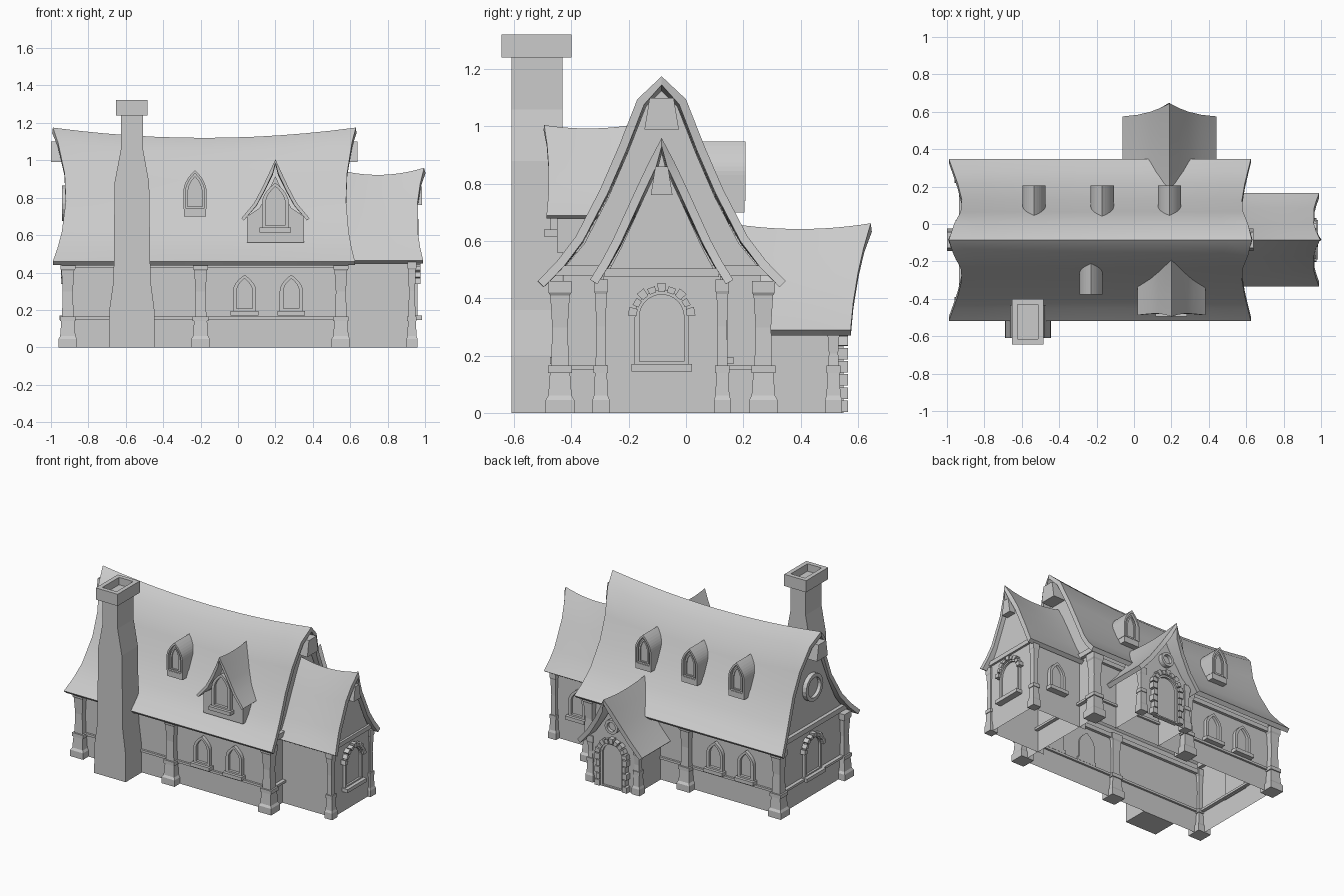
import bpy, bmesh, math
from mathutils import Matrix

old = bpy.data.objects.get("Cube")
if old:
    bpy.data.objects.remove(old, do_unlink=True)

grey = bpy.data.materials.new("plain_grey")
grey.use_nodes = True
grey.diffuse_color = (0.6, 0.6, 0.6, 1)
grey.node_tree.nodes["Principled BSDF"].inputs["Base Color"].default_value = (0.6, 0.6, 0.6, 1)

MID = -0.085  # y of the main ridge


def place(x, y, z=0, deg=0):
    return Matrix.Translation((x, y, z)) @ Matrix.Rotation(math.radians(deg), 4, 'Z')


def finish(name, bm, M, recalc=True):
    if recalc:
        bmesh.ops.recalc_face_normals(bm, faces=bm.faces)
    bm.transform(M)
    me = bpy.data.meshes.new(name)
    bm.to_mesh(me)
    bm.free()
    me.materials.append(grey)
    ob = bpy.data.objects.new(name, me)
    bpy.context.collection.objects.link(ob)
    return ob


# Skin a row of matching closed rings
def loft(name, rings, M=Matrix(), caps=(True, True)):
    bm = bmesh.new()
    rows = [[bm.verts.new(p) for p in r] for r in rings]
    n = len(rows[0])
    for a, b in zip(rows, rows[1:]):
        for i in range(n):
            j = (i + 1) % n
            bm.faces.new((a[i], a[j], b[j], b[i]))
    if caps[0]:
        bm.faces.new(rows[0])
    if caps[1]:
        bm.faces.new(rows[-1])
    return finish(name, bm, M)


def rect(z, x0, x1, y0, y1):
    return [(x0, y0, z), (x1, y0, z), (x1, y1, z), (x0, y1, z)]


def box(name, x0, x1, y0, y1, z0, z1, M=Matrix()):
    return loft(name, [rect(z0, x0, x1, y0, y1), rect(z1, x0, x1, y0, y1)], M)


# Roof shell running along local x, with sagging ridge and flared ends
def roof(name, profile, a, b, M, sag=0.05, flare_a=(0, 0), flare_b=(0, 0), thick=0.03):
    z0, z1 = profile[-1][1], profile[0][1]
    across = [(d, z) for d, z in reversed(profile)] + [(-d, z) for d, z in profile[1:]]
    inset = lambda f, s: f[0] * (1 - s) + f[1] * 4 * s * (1 - s)
    bm = bmesh.new()
    steps, grid = 12, []
    for i in range(steps + 1):
        t, row = i / steps, []
        for d, z in across:
            s = (z - z0) / (z1 - z0)
            x = (a + inset(flare_a, s)) * (1 - t) + (b - inset(flare_b, s)) * t
            row.append(bm.verts.new((x, d, z - sag * s * (1 - (2 * t - 1) ** 2))))
        grid.append(row)
    for r, q in zip(grid, grid[1:]):
        for j in range(len(across) - 1):
            bm.faces.new((r[j], r[j + 1], q[j + 1], q[j]))
    ob = finish(name, bm, M, False)
    mod = ob.modifiers.new("thickness", 'SOLIDIFY')
    mod.thickness, mod.offset = thick, -1
    bpy.ops.object.select_all(action='DESELECT')
    bpy.context.view_layer.objects.active = ob
    ob.select_set(True)
    bpy.ops.object.modifier_apply(modifier=mod.name)
    bpy.ops.object.shade_smooth_by_angle(angle=math.radians(30))


# Gabled wall shell that fits under a roof profile, open underneath
def walls(name, profile, a, b, half, base, eave, M, ends=(True, True)):
    side = [(half, base), (half, eave)]
    side += [(d - 0.03, z - 0.025) for d, z in reversed(profile[1:]) if d - 0.03 < half - 0.01 and z > eave]
    outline = side + [(0, profile[0][1] - 0.05)] + [(-d, z) for d, z in reversed(side)]
    bm = bmesh.new()
    rows = [[bm.verts.new((x, d, z)) for d, z in outline] for x in (a, b)]
    for i in (0, len(outline) - 2):
        bm.faces.new((rows[0][i], rows[0][i + 1], rows[1][i + 1], rows[1][i]))
    for row, wanted in zip(rows, ends):
        if wanted:
            bm.faces.new(row)
    finish(name, bm, M)


# Square post with a splayed foot, collar and capital
def post(name, x, y, h=0.46, k=1.0):
    foot = [(0, .05), (.045, .05), (.06, .041), (.14, .035), (.14, .042), (.165, .042), (.165, .031)]
    top = [(h * .65, .027), (h - .05, .034), (h - .04, .04), (h, .04)]
    loft(name, [rect(z, x - r * k, x + r * k, y - r * k, y + r * k) for z, r in foot + top])


def arch(half, z0, spring, rise, pointed, n=8):
    pts = [(half, z0)]
    for i in range(2 * n + 1):
        t = i / n
        if pointed:
            s = min(t, 2 - t)
            u, v = half * (1 - s * s) * (1 if t <= 1 else -1), rise * s
        else:
            u, v = half * math.cos(t * math.pi / 2), rise * math.sin(t * math.pi / 2)
        pts.append((u, spring + v))
    return pts + [(-half, z0)]


def at(outline, depth):
    return [(u, -depth, v) for u, v in outline]


# Framed pane facing local -y, with optional sill
def window(name, M, half, z0, spring, rise, pointed=True, t=0.02, depth=0.025, sill=0.045):
    outer = arch(half, z0, spring, rise, pointed)
    inner = arch(half - t, z0 + t * 0.6, spring, rise - t, pointed)
    loft(name, [at(outer, -.01), at(outer, depth), at(inner, depth), at(inner, .006)], M)
    if sill:
        box(name + "_sill", -half - .012, half + .012, -sill, .01, z0 - .025, z0, M)


# Wedge stones around a round arch, plus jamb stones when asked
def stones(name, M, r0, r1, spring, count=9, jamb=0, depth=0.035):
    for i in range(count):
        a0, a1 = [(i + f) * math.pi / count for f in (.12, .88)]
        r = r1 - (.008 if i % 2 else 0)
        quad = [(p * math.cos(a), spring + p * math.sin(a)) for p, a in ((r0, a0), (r, a0), (r, a1), (r0, a1))]
        loft(name, [at(quad, 0), at(quad, depth)], M)
    for i in range(jamb):
        h = spring / jamb
        for s in (-1, 1):
            e = r1 - (.012 if i % 2 else 0)
            box(name + "_jamb", min(s * r0, s * e), max(s * r0, s * e), -depth, 0, i * h + .003, (i + 1) * h - .003, M)


def rosette(name, M, z, r, t):
    n = 20
    circle = lambda q: [(q * math.cos(2 * math.pi * i / n), z + q * math.sin(2 * math.pi * i / n)) for i in range(n)]
    loft(name, [at(circle(r), -.01), at(circle(r), .03), at(circle(r - t), .03), at(circle(r - t), .006)], M)


def ridge_beam(name, x0, x1, z0, z1, w0, w1):
    loft(name, [rect(z0, x0, x1, MID - w0, MID + w0), rect(z1, x0, x1, MID - w1, MID + w1)])


# Main house
main = [(0, 1.175), (.085, 1.095), (.15, .93), (.215, .78), (.3, .616), (.365, .53), (.433, .46)]
axis = place(0, MID)
roof("main_roof", main, -.99, .63, axis, .055, (0, .07), (.005, .05))
walls("main_walls", main, -.91, .55, .345, 0, .5, axis)
for x in (-.91, -.2, .55):
    for y in (MID - .355, MID + .355):
        post("main_post", x, y)
for s in (-1, 1):
    for z, h, d in ((.15, .016, .014), (.425, .03, .02)):
        y = MID + s * .345
        box("side_band", -.91, .55, y - d, y + d, z, z + h)
for x in (-.91, .55):
    for z, h, w in ((.15, .016, .345), (.48, .035, .37)):
        box("gable_band", x - .025, x + .025, MID - w, MID + w, z, z + h)
ridge_beam("left_ridge_beam", .5, .64, .99, 1.1, .06, .042)
ridge_beam("right_ridge_beam", -1, -.88, .99, 1.1, .06, .042)

# Side wing
wing = [(0, .96), (.045, .875), (.09, .78), (.17, .605), (.21, .53), (.25, .465)]
roof("wing_roof", wing, .5, .995, axis, .038, (0, 0), (.005, .035))
walls("wing_walls", wing, .5, .94, .205, 0, .49, axis, (False, True))
for y in (MID - .212, MID + .212):
    post("wing_post", .93, y, .465, .6)
box("wing_beam", .92, .955, MID - .2, MID + .2, .475, .505)
ridge_beam("wing_ridge_beam", .9, .985, .76, .86, .038, .022)

# Rear porch
porch = [(0, .662), (.05, .575), (.1, .49), (.17, .385), (.252, .29)]
porch_axis = place(.19, 0, 0, 90)
roof("porch_roof", porch, .15, .645, porch_axis, .02, (0, 0), (.07, .012))
walls("porch_walls", porch, .25, .53, .175, 0, .33, porch_axis, (False, True))
for x in (.01, .37):
    post("porch_post", x, .515, .32, .6)
door = place(.19, .53, 0, 180)
window("porch_door", door, .09, 0, .23, .09, False, .015, .02, 0)
stones("door_stone", door, .088, .125, .23, 9, 5)
rosette("porch_rosette", door, .435, .05, .018)

# Ground floor windows
front, back = place(0, MID - .345), place(0, MID + .345, 0, 180)
for x in (.035, .285):
    window("front_window", front @ place(x, 0), .062, .195, .3, .088)
for x in (-.42, -.66):
    window("back_window", back @ place(-x, 0), .062, .195, .3, .088)
window("wing_back_window", place(.75, MID + .205, 0, 180), .062, .195, .3, .088)

# Arched end windows and the round gable window
for x, deg in ((.94, 90), (-.91, -90)):
    M = place(x, MID, 0, deg)
    window("end_window", M, .094, .17, .335, .094, False, .016, .02)
    stones("end_window_stone", M, .088, .118, .335)
rosette("round_window", place(-.91, MID, 0, -90), .77, .095, .025)

# Large front dormer
dormer = [(0, 1.005), (.03, .94), (.07, .855), (.115, .77), (.182, .69)]
dormer_axis = place(.2, 0, 0, -90)
roof("large_dormer_roof", dormer, .19, .495, dormer_axis, .012, (0, 0), (.008, .012), .018)
walls("large_dormer_walls", dormer, .3, .45, .153, .56, .7, dormer_axis, (False, True))
window("large_dormer_window", place(.2, -.45), .072, .64, .77, .11)

# Small dormers, one at the front and three at the back
small = [(-.23, 0)] + [(x, 180) for x in (-.535, -.17, .19)]
for x, deg in small:
    M = place(x, MID, 0, deg) @ place(0, -.28)
    hood, body = arch(.062, .74, .83, .118, True), arch(.05, .74, .83, .1, True)
    loft("dormer_hood", [at(hood, -.16), at(hood, .012), at(body, .012), at(body, -.01)], M, (False, True))
    box("dormer_base", -.06, .06, -.01, .08, .7, .745, M)
    window("dormer_window", M @ place(0, .01), .04, .75, .83, .085, True, .013, .014, 0)

# Chimney with a hollow cap
shaft = [(0, -.69, -.445), (.2, -.688, -.447), (.36, -.665, -.468), (.88, -.66, -.475), (1.06, -.626, -.508), (1.24, -.626, -.508)]
loft("chimney_shaft", [rect(z, a, b, -.61, -.432) for z, a, b in shaft])
cap = [(1.24, 0), (1.322, 0), (1.322, .03), (1.27, .03)]
loft("chimney_cap", [rect(z, -.653 + i, -.483 - i, -.645 + i, -.4 - i) for z, i in cap])
